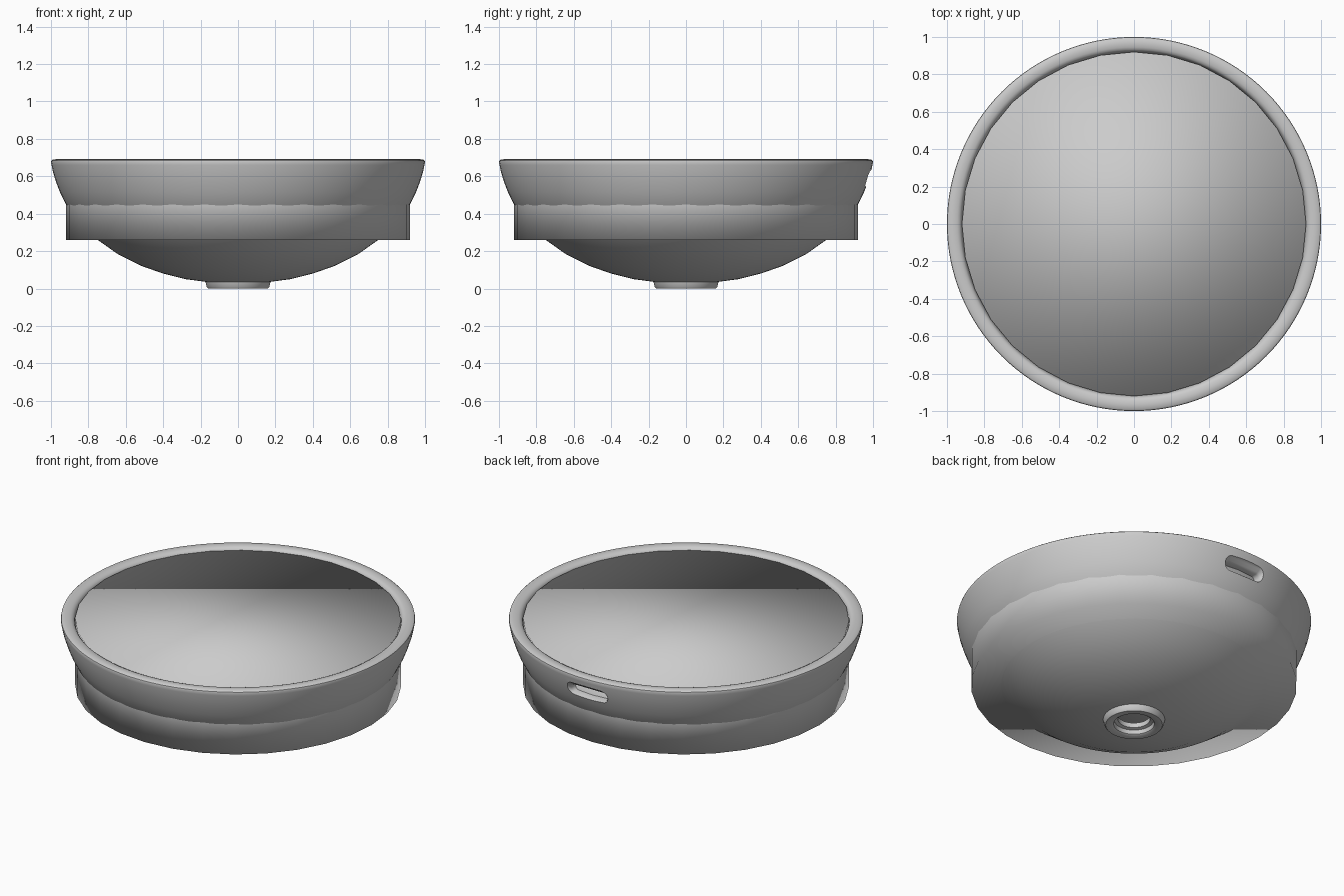
import bpy, bmesh, math

if "Cube" in bpy.data.objects:
    bpy.data.objects.remove(bpy.data.objects["Cube"])


def new_object(name, bm):
    bmesh.ops.recalc_face_normals(bm, faces=bm.faces)
    mesh = bpy.data.meshes.new(name)
    bm.to_mesh(mesh)
    bm.free()
    obj = bpy.data.objects.new(name, mesh)
    bpy.context.collection.objects.link(obj)
    return obj


def skin_rings(bm, rings, closed):
    """Bridge equal-sized vertex rings; join last to first, or cap both ends."""
    n = len(rings[0])
    pairs = list(zip(rings, rings[1:]))
    if closed:
        pairs.append((rings[-1], rings[0]))
    for a, b in pairs:
        for i in range(n):
            j = (i + 1) % n
            bm.faces.new((a[i], a[j], b[j], b[i]))
    if not closed:
        bm.faces.new(rings[0])
        bm.faces.new(rings[-1])


def lathe(name, profile, segments):
    bm = bmesh.new()
    rings = []
    for r, z in profile:
        rings.append([bm.verts.new((r * math.cos(math.tau * i / segments),
                                    r * math.sin(math.tau * i / segments), z))
                      for i in range(segments)])
    skin_rings(bm, rings, closed=True)
    return new_object(name, bm)


def slot_cutter(name, half_length, z, sections):
    """Capsule outline lofted along y; sections are (y, end radius)."""
    bm = bmesh.new()
    rings = []
    for y, r in sections:
        ring = []
        for i in range(24):
            a = math.tau * (i + 0.5) / 24
            side = half_length if math.cos(a) > 0 else -half_length
            ring.append(bm.verts.new((side + r * math.cos(a), y, z + r * math.sin(a))))
        rings.append(ring)
    skin_rings(bm, rings, closed=False)
    return new_object(name, bm)


def smooth(obj, angle=None):
    bpy.ops.object.select_all(action='DESELECT')
    obj.select_set(True)
    bpy.context.view_layer.objects.active = obj
    if angle is None:
        bpy.ops.object.shade_smooth()
    else:
        bpy.ops.object.shade_smooth_by_angle(angle=math.radians(angle))


# Basin shell: drain collar, outer bowl, rounded rim, inner bowl, drain bore
outer = [(0.115, 0.006), (0.125, 0.0), (0.16, 0.0), (0.168, 0.01), (0.174, 0.036),
         (0.28, 0.05), (0.40, 0.08), (0.52, 0.122), (0.64, 0.182), (0.75, 0.26),
         (0.84, 0.345), (0.92, 0.45), (0.952, 0.515), (0.973, 0.57), (0.99, 0.625),
         (0.997, 0.66)]
rim = [(1.0, 0.675), (0.998, 0.684), (0.99, 0.69), (0.965, 0.692), (0.945, 0.69),
       (0.932, 0.684), (0.924, 0.675), (0.918, 0.655)]
inner = [(0.90, 0.58), (0.87, 0.50), (0.82, 0.41), (0.74, 0.32), (0.62, 0.225),
         (0.48, 0.15), (0.32, 0.10), (0.15, 0.075), (0.09, 0.065), (0.09, 0.035),
         (0.11, 0.03)]
basin = lathe("basin", outer + rim + inner, 128)

# Overflow slot with a flared lip in the back wall
cutter = slot_cutter("overflow_cutter", 0.10, 0.578,
                     [(1.05, 0.09), (0.975, 0.046), (0.96, 0.032), (0.945, 0.025),
                      (0.80, 0.025)])
cutter.hide_render = True
cutter.hide_viewport = False
cut = basin.modifiers.new("overflow", 'BOOLEAN')
cut.operation = 'DIFFERENCE'
cut.solver = 'EXACT'
cut.object = cutter
bpy.context.view_layer.objects.active = basin
bpy.ops.object.modifier_apply(modifier=cut.name)
bpy.data.objects.remove(cutter, do_unlink=True)
smooth(basin, 40)

# Capped cylinder that forms the straight skirt and closes the basin mouth
bottom, top = 0.26, 0.675
bpy.ops.mesh.primitive_cylinder_add(vertices=32, radius=0.92, depth=top - bottom,
                                    location=(0, 0, (top + bottom) / 2))
skirt = bpy.context.object
skirt.name = "mounting_cylinder"
smooth(skirt)
